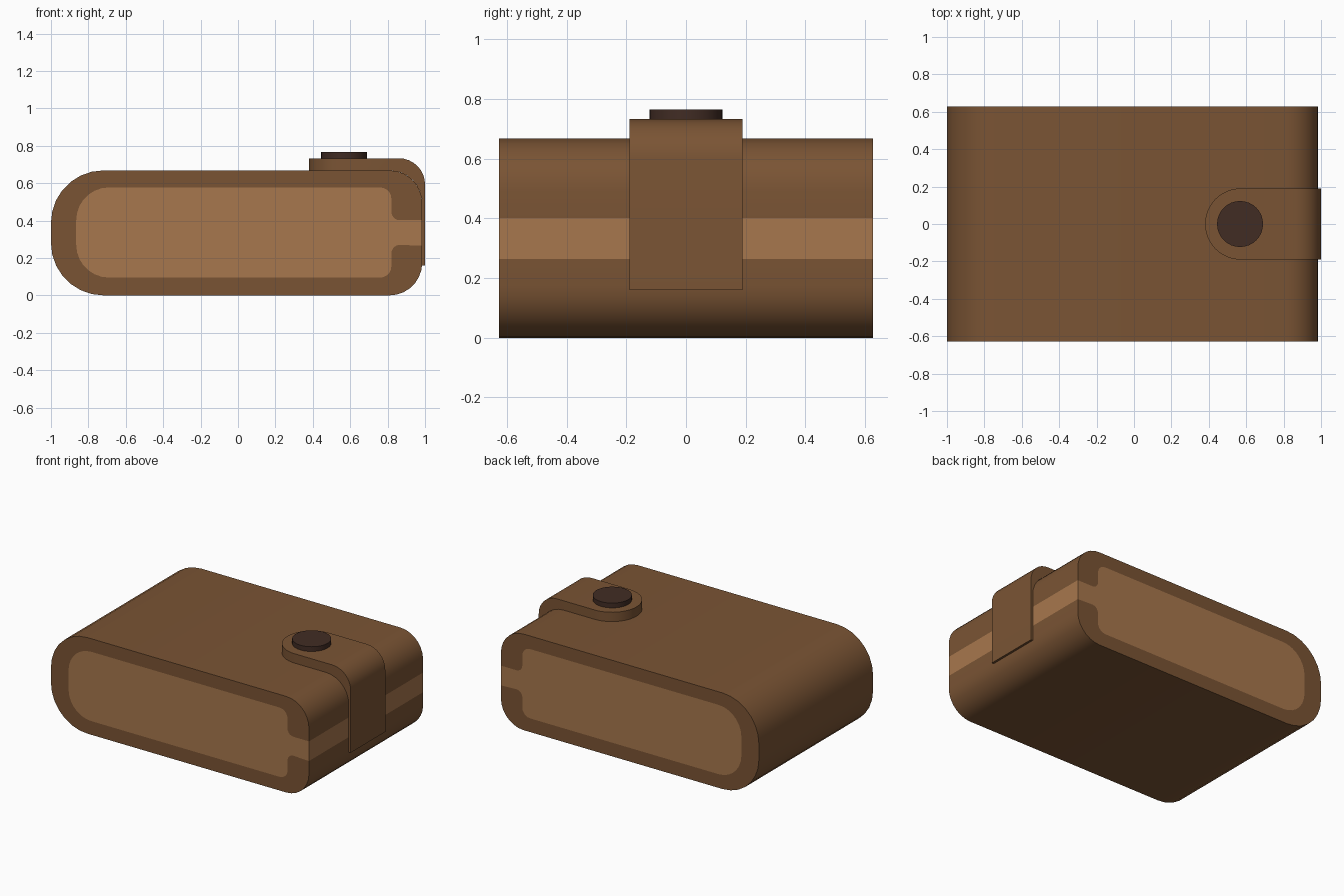
import bpy, bmesh, math

if "Cube" in bpy.data.objects:
    bpy.data.objects.remove(bpy.data.objects["Cube"])


def material(name, rgb):
    lin = [((c / 255 + 0.055) / 1.055) ** 2.4 for c in rgb]
    m = bpy.data.materials.new(name)
    m.diffuse_color = (*lin, 1)
    m.use_nodes = True
    m.node_tree.nodes["Principled BSDF"].inputs["Base Color"].default_value = m.diffuse_color
    return m


LEATHER = material("brown_leather", (122, 84, 52))
LINING = material("tan_lining", (167, 119, 77))
DARK = material("dark_button", (65, 44, 36))


def finish(bm, name, mats):
    bmesh.ops.remove_doubles(bm, verts=bm.verts, dist=1e-5)
    bmesh.ops.recalc_face_normals(bm, faces=bm.faces)
    me = bpy.data.meshes.new(name)
    bm.to_mesh(me)
    bm.free()
    for m in mats:
        me.materials.append(m)
    me.shade_smooth()
    me.set_sharp_from_angle(angle=math.radians(35))
    ob = bpy.data.objects.new(name, me)
    bpy.context.collection.objects.link(ob)
    return ob


def arc(cx, cz, r, a0, a1, n=7):
    return [(cx + r * math.cos(math.radians(a0 + (a1 - a0) * i / n)),
             cz + r * math.sin(math.radians(a0 + (a1 - a0) * i / n))) for i in range(n + 1)]


H, R, HY = 0.668, 0.985, 0.627   # body height, right side, half depth

# Wallet body: leather wrap outline, and lining outline opening to the right
outer = ([(R, 0.402)] + arc(R - 0.175, H - 0.175, 0.175, 0, 90) + arc(-0.72, H - 0.28, 0.28, 90, 180)
         + arc(-0.72, 0.28, 0.28, 180, 270) + arc(R - 0.175, 0.175, 0.175, 270, 360) + [(R, 0.265)])
inner = (arc(0.865, 0.225, 0.045, 90, 180, 5) + arc(0.76, 0.155, 0.06, 0, -90, 5)
         + arc(-0.69, 0.27, 0.175, 270, 180) + arc(-0.69, 0.402, 0.175, 180, 90)
         + arc(0.76, 0.517, 0.06, 90, 0, 5) + arc(0.865, 0.447, 0.045, 180, 270, 5))
bm = bmesh.new()
rings = []
for y in (-HY, HY):
    o = [bm.verts.new((x, y, z)) for x, z in outer]
    i = [bm.verts.new((x, y, z)) for x, z in inner]
    bm.faces.new(o + i)
    bm.faces.new([o[-1]] + i + [o[0]]).material_index = 1
    rings.append(o)
a, b = rings
for k in range(len(a)):
    j = (k + 1) % len(a)
    f = bm.faces.new((a[k], a[j], b[j], b[k]))
    f.material_index = 1 if j == 0 else 0
finish(bm, "wallet_body", [LEATHER, LINING])

# Closing strap: round tip on top, bent over the right edge
W, CX, TOP = 0.19, 0.57, 0.733
stations = []   # (outer point, inner point, half width)
for k in range(13):
    t = math.pi / 2 * k / 12
    x = CX - W * math.cos(t)
    stations.append(((x, TOP), (x, H), W * math.sin(t)))
bend_out = arc(1.0 - 0.14, TOP - 0.14, 0.14, 90, 0, 8)
bend_in = arc(R - 0.175, H - 0.175, 0.175, 90, 0, 8)
stations += [(p, q, W) for p, q in zip(bend_out, bend_in)]
stations.append(((1.0, 0.16), (R, 0.16), W))
bm = bmesh.new()
prev = None
for (xo, zo), (xi, zi), w in stations:
    w = max(w, 1e-7)
    ring = [bm.verts.new(c) for c in ((xo, -w, zo), (xo, w, zo), (xi, w, zi), (xi, -w, zi))]
    if prev:
        for k in range(4):
            j = (k + 1) % 4
            bm.faces.new((prev[k], prev[j], ring[j], ring[k]))
    prev = ring
bm.faces.new(prev)
finish(bm, "closing_strap", [LEATHER])

# Snap button
bm = bmesh.new()
bmesh.ops.create_cone(bm, cap_ends=True, segments=32, radius1=0.123, radius2=0.123, depth=0.034)
bmesh.ops.translate(bm, verts=bm.verts, vec=(0.567, 0, TOP + 0.016))
finish(bm, "snap_button", [DARK])
